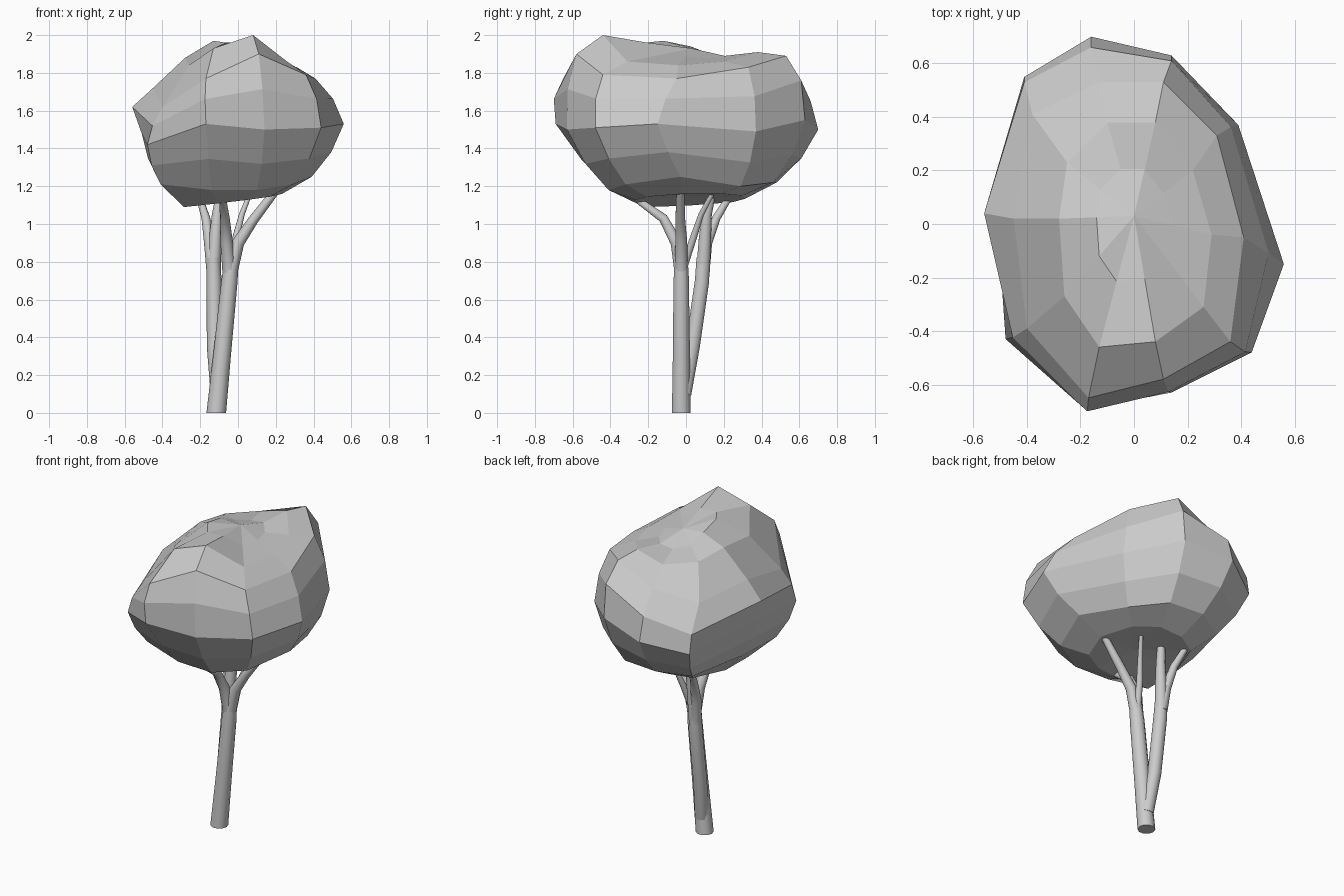
import bpy, bmesh, math
from mathutils import Vector

if "Cube" in bpy.data.objects:
    bpy.data.objects.remove(bpy.data.objects["Cube"])

SIDES = 10


def make_object(name, bm):
    bmesh.ops.recalc_face_normals(bm, faces=bm.faces)
    mesh = bpy.data.meshes.new(name)
    bm.to_mesh(mesh)
    bm.free()
    obj = bpy.data.objects.new(name, mesh)
    bpy.context.collection.objects.link(obj)
    return obj


def bridge(bm, rings):
    n = len(rings[0])
    for a, b in zip(rings, rings[1:]):
        for i in range(n):
            j = (i + 1) % n
            bm.faces.new((a[i], a[j], b[j], b[i]))


def tube(name, points):
    """Tapered round limb through (x, y, z, radius) points."""
    bm = bmesh.new()
    pts = [Vector(p[:3]) for p in points]
    rings = []
    for k, p in enumerate(pts):
        d = (pts[min(k + 1, len(pts) - 1)] - pts[max(k - 1, 0)]).normalized()
        if p.z == 0:
            d = Vector((0, 0, 1))
        u = (Vector((1, 0, 0)) - d * d.x).normalized()
        v = d.cross(u)
        r = points[k][3]
        rings.append([bm.verts.new(p + r * (u * math.cos(t) + v * math.sin(t)))
                      for t in (2 * math.pi * i / SIDES for i in range(SIDES))])
    bridge(bm, rings)
    bm.faces.new(rings[0])
    bm.faces.new(rings[-1])
    obj = make_object(name, bm)
    for f in obj.data.polygons:
        f.use_smooth = len(f.vertices) == 4


# Two leaning trunks from a shared foot
tube("front_trunk", [(-.115, -.025, 0, .052), (-.085, -.025, .3, .047),
                     (-.045, -.025, .7, .043), (-.035, -.025, .8, .037)])
tube("back_trunk", [(-.105, -.01, .1, .04), (-.125, .035, .35, .04),
                    (-.127, .085, .7, .04), (-.13, .09, .82, .036)])

# Branches spreading into the canopy
tube("right_branch", [(-.04, -.025, .74, .037), (0, -.025, .9, .033),
                      (.08, -.03, 1.02, .027), (.21, -.03, 1.19, .021)])
tube("front_branch", [(-.045, -.025, .74, .037), (-.06, -.05, .9, .033),
                      (-.07, -.12, 1.03, .026), (-.08, -.26, 1.13, .018)])
tube("middle_branch", [(-.04, -.02, .75, .022), (-.01, .04, .93, .019),
                       (.02, .08, 1.05, .015), (.07, .15, 1.18, .012)])
tube("left_branch", [(-.13, .09, .75, .037), (-.15, .11, .9, .03),
                     (-.17, .16, 1.03, .023), (-.21, .24, 1.16, .017)])
tube("back_branch", [(-.13, .09, .75, .038), (-.12, .1, .92, .034),
                     (-.11, .11, 1.05, .028), (-.09, .14, 1.18, .022)])

# Faceted canopy: four guide rings, ten points each, anticlockwise from the right
bottom = [(.39, -.03, 1.25), (.29, .29, 1.2), (.11, .46, 1.22), (-.12, .48, 1.22),
          (-.31, .38, 1.2), (-.42, .03, 1.23), (-.41, -.33, 1.21), (-.14, -.4, 1.18),
          (.1, -.41, 1.18), (.29, -.32, 1.21)]
equator = [(.56, -.15, 1.53), (.39, .37, 1.49), (.14, .63, 1.55), (-.16, .70, 1.5),
           (-.41, .55, 1.43), (-.51, .0, 1.48), (-.48, -.43, 1.42), (-.17, -.69, 1.53),
           (.14, -.63, 1.5), (.44, -.48, 1.51)]
shoulder = [(.41, -.05, 1.77), (.31, .33, 1.83), (.11, .53, 1.89), (-.13, .53, 1.77),
            (-.38, .41, 1.7), (-.45, .02, 1.72), (-.40, -.39, 1.62), (-.17, -.65, 1.77),
            (.11, -.58, 1.9), (.36, -.44, 1.79)]
crown = [(.29, -.04, 1.84), (.22, .2, 1.86), (.08, .38, 1.91), (-.1, .38, 1.86),
         (-.25, .23, 1.86), (-.28, .02, 1.88), (-.26, -.27, 1.84), (-.13, -.46, 1.93),
         (.08, -.44, 2.0), (.26, -.31, 1.86)]


def vecs(ring):
    return [Vector(p) for p in ring]


def blend(a, b, t):
    return [p.lerp(q, t) for p, q in zip(a, b)]


def smooth_mid(a, b, c, d):
    return [(9 * (q + r) - p - s) / 16 for p, q, r, s in zip(a, b, c, d)]


bottom, equator, shoulder, crown = map(vecs, (bottom, equator, shoulder, crown))
base = [Vector((p.x * .65 - .02, p.y * .65, 1.13 + .12 * p.x * .65 + .04 * p.y * .65))
        for p in bottom]
top, under = Vector((0, .03, 1.93)), Vector((0, 0, 1.15))
inner = blend(crown, [top] * 10, .5)
for i, z in ((1, 1.88), (2, 1.89), (3, 1.88), (5, 1.94), (6, 1.97), (7, 1.96), (8, 1.96)):
    inner[i].z = z
upper = smooth_mid(bottom, equator, shoulder, crown)
# Straighter slope and overhanging ledge at the back and left
for i, p in ((2, (.14, .61, 1.76)), (3, (-.16, .66, 1.65)),
             (4, (-.41, .53, 1.55)), (5, (-.56, .04, 1.62))):
    upper[i] = Vector(p)
rows = [base, bottom, smooth_mid(base, bottom, equator, shoulder), equator,
        upper, shoulder, crown, inner]

bm = bmesh.new()
rings = [[bm.verts.new(p) for p in row] for row in rows]
bridge(bm, rings)
for centre, ring in ((under, rings[0]), (top, rings[-1])):
    c = bm.verts.new(centre)
    for i in range(10):
        bm.faces.new((ring[i], ring[(i + 1) % 10], c))
make_object("canopy", bm)
